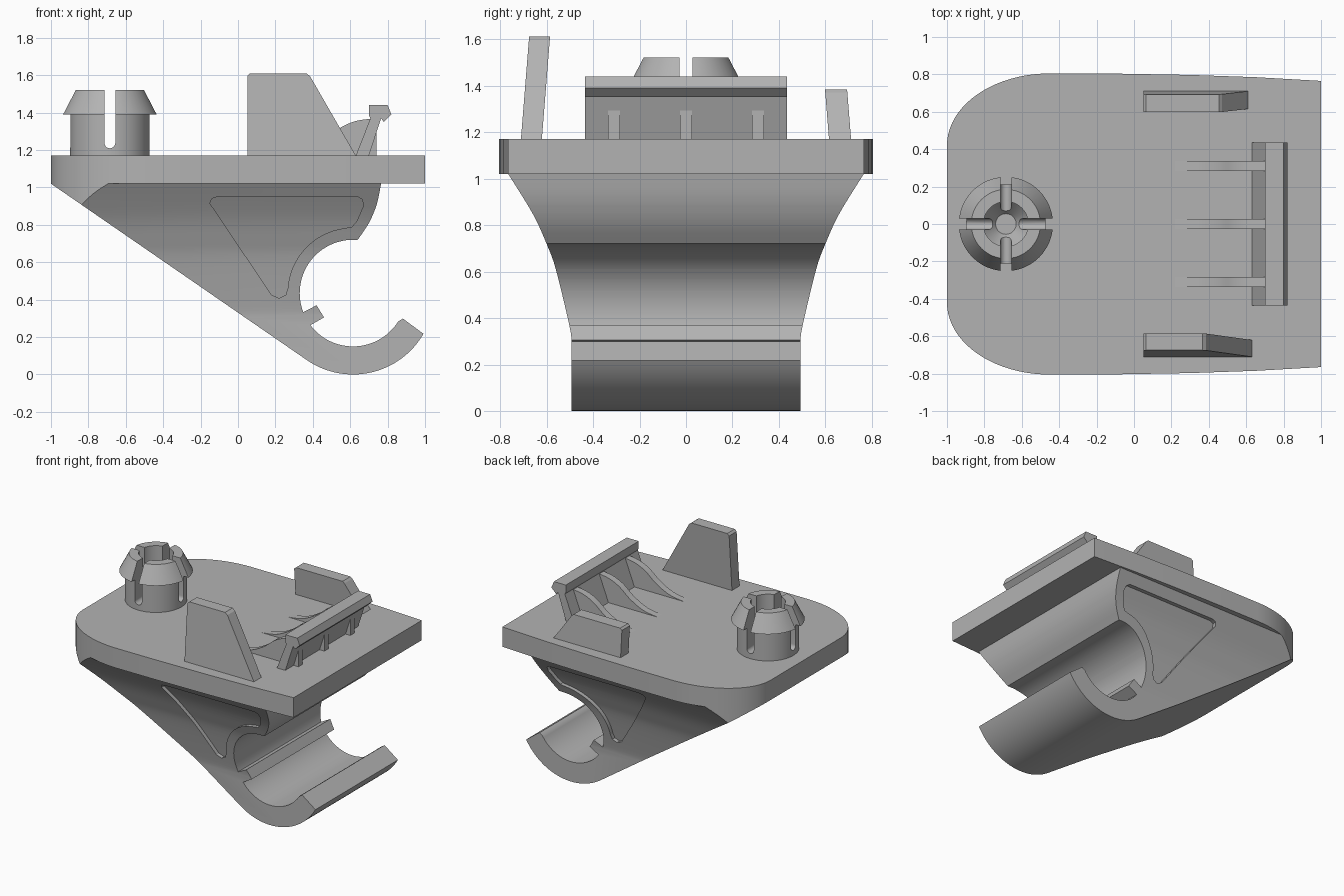
import bpy, bmesh
from math import sin, cos, pi, radians
from mathutils import Matrix, Vector

if "Cube" in bpy.data.objects:
    bpy.data.objects.remove(bpy.data.objects["Cube"])

grey = bpy.data.materials.new("plain_grey")
grey.use_nodes = True
grey.diffuse_color = (0.45, 0.45, 0.45, 1)
grey.node_tree.nodes["Principled BSDF"].inputs["Base Color"].default_value = (0.45, 0.45, 0.45, 1)

TOP, UNDER = 1.17, 1.02          # plate faces
CX, CZ, R_IN, R_OUT = 0.615, 0.435, 0.285, 0.435   # hook circles


def finish(name, bm):
    bmesh.ops.recalc_face_normals(bm, faces=bm.faces)
    mesh = bpy.data.meshes.new(name)
    bm.to_mesh(mesh)
    bm.free()
    mesh.materials.append(grey)
    ob = bpy.data.objects.new(name, mesh)
    bpy.context.collection.objects.link(ob)
    return ob


def prism(name, pts, plane, lo, hi, lean=0):
    """Extrude a 2D profile across the axis missing from `plane`."""
    place = {"xz": lambda a, b, t: (a, t + lean * (b - TOP), b),
             "yz": lambda a, b, t: (t, a, b),
             "xy": lambda a, b, t: (a, b, t)}[plane]
    bm = bmesh.new()
    ends = [[bm.verts.new(place(a, b, t)) for a, b in pts] for t in (lo, hi)]
    for ring in ends:
        bm.faces.new(ring)
    for i in range(len(pts)):
        j = (i + 1) % len(pts)
        bm.faces.new((ends[0][i], ends[0][j], ends[1][j], ends[1][i]))
    return finish(name, bm)


def arc(cx, cy, rx, a0, a1, n, ry=None):
    ry = rx if ry is None else ry
    angles = [radians(a0 + (a1 - a0) * i / n) for i in range(n + 1)]
    return [(cx + rx * cos(a), cy + ry * sin(a)) for a in angles]


def smooth_curve(pts, steps=5):
    """Catmull-Rom curve through the points."""
    p = [Vector(q) for q in [pts[0]] + pts + [pts[-1]]]
    out = []
    for a, b, c, d in zip(p, p[1:], p[2:], p[3:]):
        for k in range(steps):
            t = k / steps
            q = 0.5 * (2 * b + (c - a) * t + (2 * a - 5 * b + 4 * c - d) * t ** 2
                       + (3 * b - a - 3 * c + d) * t ** 3)
            out.append(tuple(q))
    return out + [tuple(pts[-1])]


def boolean(ob, cutter, op):
    mod = ob.modifiers.new(op, "BOOLEAN")
    mod.operation, mod.solver, mod.object = op, "EXACT", cutter
    bpy.context.view_layer.objects.active = ob
    bpy.ops.object.modifier_apply(modifier=mod.name)


def shade(ob, angle=28):
    bpy.ops.object.select_all(action="DESELECT")
    ob.select_set(True)
    bpy.context.view_layer.objects.active = ob
    bpy.ops.object.shade_smooth_by_angle(angle=radians(angle))


# base plate with two large rounded corners
half = [(1, 0.765), (0.65, 0.785), (0.3, 0.797), (-0.1, 0.804)]
half += arc(-0.45, 0.42, 0.55, 90, 180, 20, 0.385)
outline = half + [(x, -y) for x, y in reversed(half)]
plate = prism("base_plate", outline, "xy", UNDER, TOP)

# bracket body: side profile, trimmed by the flare and the plate outline
side = [(-1, UNDER)]
side += arc(CX, CZ, R_OUT, -124.6, -30, 32)
side += arc(CX, CZ, R_IN + 0.012, -27, -28, 1)
side += arc(CX, CZ, R_IN, -32, -143, 32)
side += [(0.46, 0.305), (0.42, 0.37)]
side += arc(CX, CZ, R_IN, -159, -270, 32)
side += smooth_curve([(0.64, 0.72), (0.70, 0.81), (0.742, 0.91), (0.765, UNDER)])
body = prism("hook_bracket", side, "xz", -1, 1)

widths = smooth_curve([(0.492, 0.30), (0.502, 0.37), (0.56, 0.61), (0.60, 0.72),
                       (0.66, 0.85), (0.765, UNDER)])


def flare(name, inset):
    right = [(0.492 - inset, -0.1)] + [(w - inset, z) for w, z in widths]
    right += [(0.80 - inset, 1.08)]
    return prism(name, right + [(-w, z) for w, z in reversed(right)], "yz", -1.2, 1.2)


outer, inner = flare("flare_cutter", 0), flare("pocket_floor_cutter", 0.03)
edge = prism("outline_cutter", outline, "xy", -0.1, 1.1)
boolean(body, outer, "INTERSECT")
boolean(body, edge, "INTERSECT")

# shallow pocket on both sides of the body
pocket_pts = [(-0.15, 0.915), (-0.14, 0.94), (-0.11, 0.95), (0.64, 0.95), (0.665, 0.935),
              (0.67, 0.90), (0.635, 0.82), (0.61, 0.79)]
pocket_pts += arc(CX, CZ, 0.35, 97, 176, 16)
pocket_pts += [(0.255, 0.425), (0.22, 0.408), (0.18, 0.425)]
pocket = prism("pocket_cutter", pocket_pts, "xz", -1, 1)
boolean(pocket, inner, "DIFFERENCE")
boolean(body, pocket, "DIFFERENCE")

# split snap peg: turned section with crossed slots
section = [(0, TOP - 0.02), (0.213, TOP - 0.02), (0.213, 1.39), (0.252, 1.39), (0.185, 1.52),
           (0.12, 1.52), (0.12, 1.27), (0.055, 1.19), (0, 1.19)]
bm = bmesh.new()
verts = [bm.verts.new((r, 0, z)) for r, z in section]
edges = [bm.edges.new(pair) for pair in zip(verts, verts[1:])]
bmesh.ops.spin(bm, geom=verts + edges, cent=(0, 0, 0), axis=(0, 0, 1), angle=2 * pi, steps=48)
bmesh.ops.remove_doubles(bm, verts=bm.verts, dist=0.0005)
bmesh.ops.translate(bm, verts=bm.verts, vec=(-0.685, 0, 0))
peg = finish("snap_peg", bm)
slot_arc = arc(0, 1.238, 0.029, 180, 360, 10)
slot = slot_arc + [(0.029, 1.6), (-0.029, 1.6)]
slot_a = prism("slot_cutter_across", [(x - 0.685, z) for x, z in slot], "xz", -0.4, 0.4)
slot_b = prism("slot_cutter_along", slot, "yz", -1.1, -0.3)
boolean(peg, slot_a, "DIFFERENCE")
boolean(peg, slot_b, "DIFFERENCE")

for cutter in (outer, inner, edge, pocket, slot_a, slot_b):
    bpy.data.objects.remove(cutter)

# leaning guide fins
prism("front_guide_fin", [(0.05, TOP), (0.63, TOP), (0.385, 1.595), (0.365, 1.61),
                          (0.065, 1.61), (0.05, 1.595)], "xz", -0.71, -0.62, 0.08)
prism("back_guide_fin", [(0.05, TOP), (0.61, TOP), (0.47, 1.37), (0.455, 1.383),
                         (0.065, 1.383), (0.05, 1.37)], "xz", 0.615, 0.71, -0.08)

# latch wall with a hooked lip
prism("latch_wall", [(0.63, TOP), (0.70, TOP), (0.765, 1.37), (0.78, 1.35), (0.82, 1.39),
                     (0.80, 1.44), (0.70, 1.44), (0.70, 1.385), (0.708, 1.37)],
      "xz", -0.435, 0.435)

# curved ribs bracing the latch
rib = smooth_curve([(0.22, TOP), (0.34, 1.19), (0.45, 1.245), (0.54, 1.315),
                    (0.63, 1.355), (0.74, 1.37)]) + [(0.74, TOP)]
for label, y in (("front", -0.31), ("middle", 0), ("back", 0.31)):
    shade(prism(label + "_latch_rib", rib, "xz", y - 0.026, y + 0.026))

for ob in (plate, body, peg):
    shade(ob)
